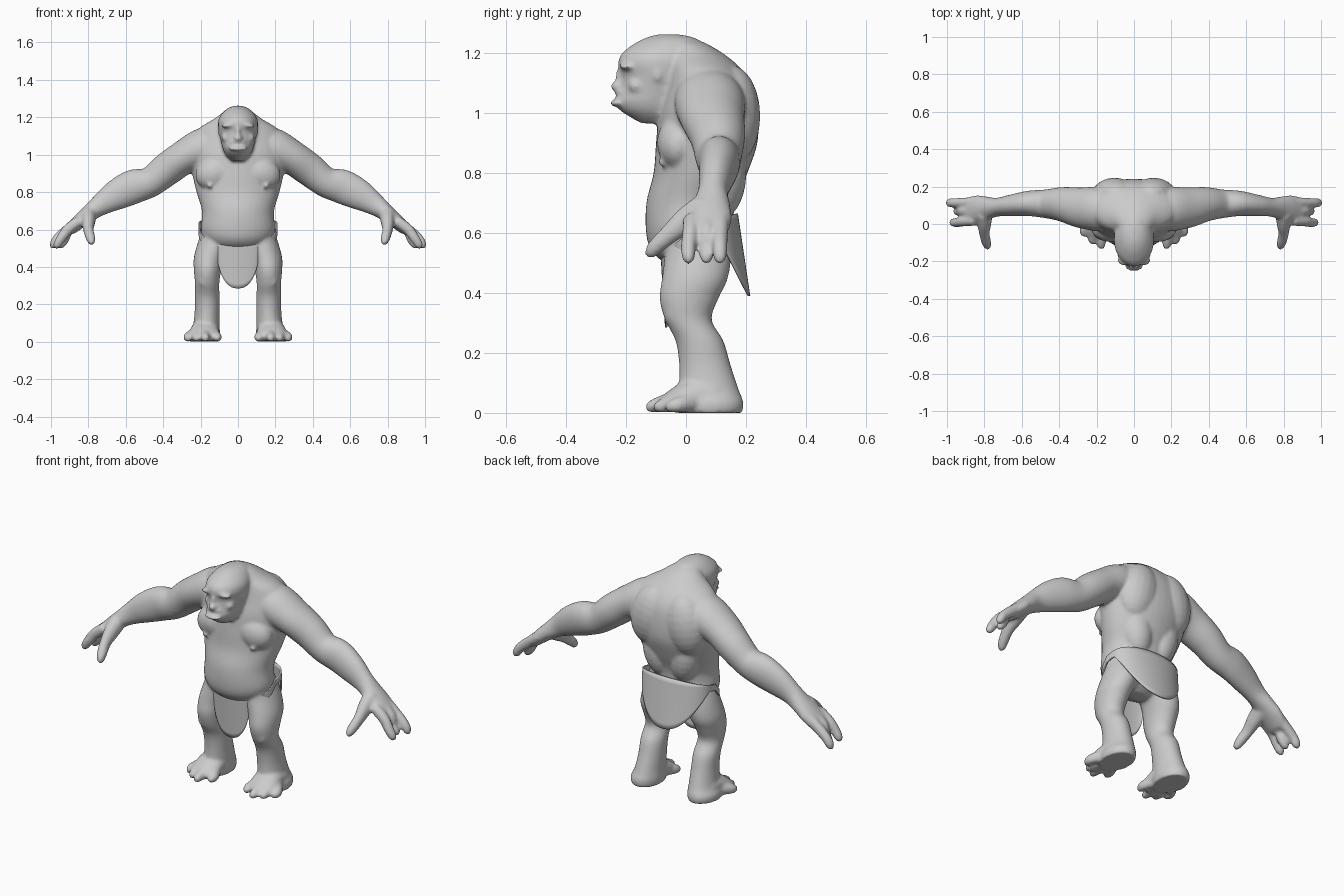
import bpy, bmesh, math
from mathutils import Vector, Matrix

skin = bpy.data.materials.new("grey_skin")
skin.diffuse_color = (0.6, 0.6, 0.6, 1)


def spline(rows, steps=5):
    """Catmull-Rom interpolation of table rows."""
    out = []
    for i in range(len(rows) - 1):
        a, b, c, d = (rows[max(0, min(len(rows) - 1, i + k))] for k in (-1, 0, 1, 2))
        for s in range(steps):
            t = s / steps
            out.append([0.5 * (2 * q + (r - p) * t + (2 * p - 5 * q + 4 * r - w) * t * t
                               + (3 * q - p - 3 * r + w) * t ** 3) for p, q, r, w in zip(a, b, c, d)])
    return out + [list(rows[-1])]


def finish(bm, name):
    bmesh.ops.recalc_face_normals(bm, faces=bm.faces)
    me = bpy.data.meshes.new(name)
    bm.to_mesh(me)
    bm.free()
    me.materials.append(skin)
    ob = bpy.data.objects.new(name, me)
    bpy.context.collection.objects.link(ob)
    return ob


def loft(name, rows, side=None, mirror=1, n=28):
    """Rows are x, y, z, r1, r2. Flat rings without side; otherwise rings follow the path."""
    bm, rings, rows = bmesh.new(), [], spline(rows)
    for i, (x, y, z, r1, r2) in enumerate(rows):
        u, v = Vector((1, 0, 0)), Vector((0, 1, 0))
        if side:
            t = Vector(rows[min(i + 1, len(rows) - 1)][:3]) - Vector(rows[max(i - 1, 0)][:3])
            v = t.cross(Vector(side)).normalized()
            u = v.cross(t).normalized()
        ring = []
        for k in range(n):
            a = 2 * math.pi * k / n
            p = Vector((x, y, z)) + u * r1 * math.cos(a) + v * r2 * math.sin(a)
            ring.append(bm.verts.new((p.x * mirror, p.y, p.z)))
        rings.append(ring)
    for a, b in zip(rings, rings[1:]):
        for k in range(n):
            bm.faces.new((a[k], a[(k + 1) % n], b[(k + 1) % n], b[k]))
    bm.faces.new(rings[0])
    bm.faces.new(rings[-1])
    return finish(bm, name)


def ball(name, loc, size, tilt=0):
    bm = bmesh.new()
    m = Matrix.Translation(loc) @ Matrix.Rotation(tilt, 4, 'Y') @ Matrix.Diagonal((*size, 1))
    bmesh.ops.create_uvsphere(bm, u_segments=20, v_segments=12, radius=1, matrix=m)
    return finish(bm, name)


def front_back(rows):
    """Turns z, front y, back y, half width into loft rows."""
    return [(0, (f + b) / 2, z, w, (b - f) / 2) for z, f, b, w in rows]


# Torso with belly and hunched back
parts = [loft("torso", front_back([
    (0.47, 0.0, 0.07, 0.06), (0.50, -0.07, 0.12, 0.13), (0.54, -0.115, 0.15, 0.175),
    (0.60, -0.133, 0.155, 0.197), (0.70, -0.132, 0.165, 0.193), (0.80, -0.108, 0.205, 0.222),
    (0.90, -0.10, 0.238, 0.245), (1.00, -0.09, 0.24, 0.26), (1.08, -0.07, 0.225, 0.25),
    (1.14, -0.06, 0.19, 0.21), (1.19, -0.06, 0.135, 0.13), (1.23, -0.05, 0.07, 0.075),
    (1.245, -0.03, 0.03, 0.03)]), n=40)]

# Head
parts.append(loft("head", front_back([
    (0.965, -0.15, -0.05, 0.03), (0.985, -0.185, 0.0, 0.055), (1.01, -0.222, 0.02, 0.073),
    (1.04, -0.238, 0.03, 0.084), (1.07, -0.225, 0.04, 0.091), (1.12, -0.215, 0.05, 0.102),
    (1.165, -0.226, 0.06, 0.107), (1.20, -0.212, 0.06, 0.099), (1.235, -0.165, 0.05, 0.072),
    (1.253, -0.125, 0.02, 0.045), (1.262, -0.09, -0.03, 0.015)]), n=36))
parts += [ball("nose", (0, -0.225, 1.088), (0.024, 0.026, 0.02)),
          ball("nose_bridge", (0, -0.215, 1.12), (0.013, 0.02, 0.04)),
          ball("upper_lip", (0, -0.212, 1.069), (0.045, 0.024, 0.010)),
          ball("lower_lip", (0, -0.222, 1.032), (0.05, 0.032, 0.013))]

for s in (1, -1):
    # Brow, cheek and ear
    parts += [ball("brow", (0.045 * s, -0.196, 1.158), (0.045, 0.028, 0.013), 0.15 * s),
              ball("cheek", (0.062 * s, -0.165, 1.09), (0.027, 0.028, 0.025)),
              ball("ear", (0.10 * s, -0.095, 1.125), (0.011, 0.014, 0.022))]
    # Chest, shoulder blade and lower back muscles
    parts += [ball("chest_muscle", (0.12 * s, -0.025, 0.90), (0.11, 0.072, 0.09), 0.3 * s),
              ball("nipple", (0.15 * s, -0.078, 0.835), (0.015, 0.015, 0.015)),
              ball("shoulder_blade", (0.105 * s, 0.15, 0.99), (0.12, 0.098, 0.17), -0.2 * s),
              ball("back_muscle", (0.085 * s, 0.11, 0.80), (0.09, 0.092, 0.16), 0.15 * s)]
    # Arm from shoulder to palm
    parts.append(loft("arm", [
        (0.12, 0.07, 1.05, 0.11, 0.11), (0.20, 0.08, 1.028, 0.118, 0.108),
        (0.29, 0.088, 0.985, 0.108, 0.092), (0.38, 0.105, 0.922, 0.093, 0.089),
        (0.47, 0.108, 0.853, 0.077, 0.081), (0.56, 0.11, 0.828, 0.068, 0.092),
        (0.65, 0.10, 0.785, 0.058, 0.082), (0.73, 0.09, 0.735, 0.05, 0.06),
        (0.785, 0.085, 0.695, 0.062, 0.047), (0.84, 0.078, 0.65, 0.075, 0.04),
        (0.89, 0.07, 0.605, 0.068, 0.032), (0.905, 0.07, 0.585, 0.05, 0.02)], (0, 1, 0), s))
    # Fingers and thumb
    for y0, y1, x1 in ((0.02, 0.008, 0.975), (0.07, 0.068, 0.955), (0.115, 0.113, 0.995)):
        parts.append(loft("finger", [
            (0.85, y0, 0.645, 0.03, 0.03), (0.91, (y0 + y1) / 2, 0.60, 0.027, 0.029),
            (x1 - 0.03, y1, 0.553, 0.025, 0.026), (x1 - 0.008, y1, 0.518, 0.022, 0.022),
            (x1, y1, 0.498, 0.01, 0.01)], (0, 1, 0), s, 16))
    parts.append(loft("thumb", [
        (0.80, 0.06, 0.68, 0.045, 0.05), (0.80, 0.0, 0.64, 0.037, 0.045),
        (0.80, -0.05, 0.60, 0.028, 0.034), (0.79, -0.095, 0.56, 0.026, 0.028),
        (0.783, -0.118, 0.535, 0.02, 0.022), (0.78, -0.13, 0.522, 0.008, 0.01)], (1, 0, 0), s, 16))
    # Leg
    parts.append(loft("leg", [
        (0.10, 0.03, 0.63, 0.08, 0.10), (0.12, 0.04, 0.54, 0.092, 0.11),
        (0.153, 0.03, 0.45, 0.083, 0.11), (0.163, 0.01, 0.38, 0.073, 0.098),
        (0.165, 0.008, 0.31, 0.065, 0.078), (0.165, 0.045, 0.24, 0.067, 0.08),
        (0.165, 0.063, 0.16, 0.067, 0.086), (0.17, 0.075, 0.08, 0.072, 0.10),
        (0.178, 0.08, 0.035, 0.083, 0.112), (0.178, 0.08, 0.0, 0.08, 0.108)], None, s))
    parts.append(ball("knee", (0.175 * s, -0.046, 0.335), (0.04, 0.028, 0.05)))
    # Foot and splayed toes
    parts.append(loft("foot", [
        (0.178, 0.10, 0.06, 0.07, 0.06), (0.178, 0.03, 0.060, 0.075, 0.060),
        (0.18, -0.03, 0.043, 0.08, 0.043), (0.182, -0.07, 0.028, 0.07, 0.028),
        (0.182, -0.085, 0.022, 0.05, 0.018)], (1, 0, 0), s))
    for x, y in ((0.112, -0.09), (0.175, -0.127), (0.222, -0.10), (0.266, -0.06)):
        parts.append(loft("toe", [
            (x * 0.6 + 0.07, y + 0.09, 0.04, 0.028, 0.035), (x, y + 0.035, 0.027, 0.025, 0.027),
            (x, y + 0.008, 0.02, 0.021, 0.02), (x, y - 0.007, 0.017, 0.012, 0.012)], (1, 0, 0), s, 16))

# Fuse the flesh into one smooth body
bpy.ops.object.select_all(action='DESELECT')
for ob in parts:
    ob.select_set(True)
body = parts[0]
bpy.context.view_layer.objects.active = body
bpy.ops.object.join()
body.name = "body"
remesh = body.modifiers.new("fuse", 'REMESH')
remesh.mode, remesh.voxel_size, remesh.use_smooth_shade = 'VOXEL', 0.008, True
soften = body.modifiers.new("soften", 'SMOOTH')
soften.factor, soften.iterations = 0.5, 7

# Eyes
for s in (1, -1):
    eye = ball("eye", (0.043 * s, -0.190, 1.132), (0.014, 0.012, 0.010))
    eye.data.shade_smooth()

# Loincloth: strap around the hips with a hanging front and back flap
bm, cols, N, M = bmesh.new(), [], 120, 10
for i in range(N):
    a = 2 * math.pi * i / N
    x, c = 0.212 * math.sin(a), math.cos(a)
    if c > 0:
        top = 0.63 - 0.10 * c ** 0.6
        drop = 0.035 + 0.21 * math.sqrt(max(0, 1 - (abs(x) / 0.115) ** 2.4))
    else:
        top = 0.63 + 0.035 * (-c) ** 0.7
        drop = 0.035 + 0.24 * max(0, 1 - (abs(x) / 0.208) ** 2.2) ** 0.8
    col = []
    for j in range(M + 1):
        f = j / M
        if c > 0:
            y = 0.035 - 0.120 * c ** 0.75 + 0.015 * f * c
        else:
            y = 0.035 + 0.138 * (-c) ** 0.6 - 0.15 * drop * f * c
        col.append(bm.verts.new((x, y, top - drop * f)))
    cols.append(col)
for i in range(N):
    a, b = cols[i], cols[(i + 1) % N]
    for j in range(M):
        bm.faces.new((a[j], b[j], b[j + 1], a[j + 1])).smooth = True
cloth = finish(bm, "loincloth")
cloth.modifiers.new("thickness", 'SOLIDIFY').thickness = 0.008
